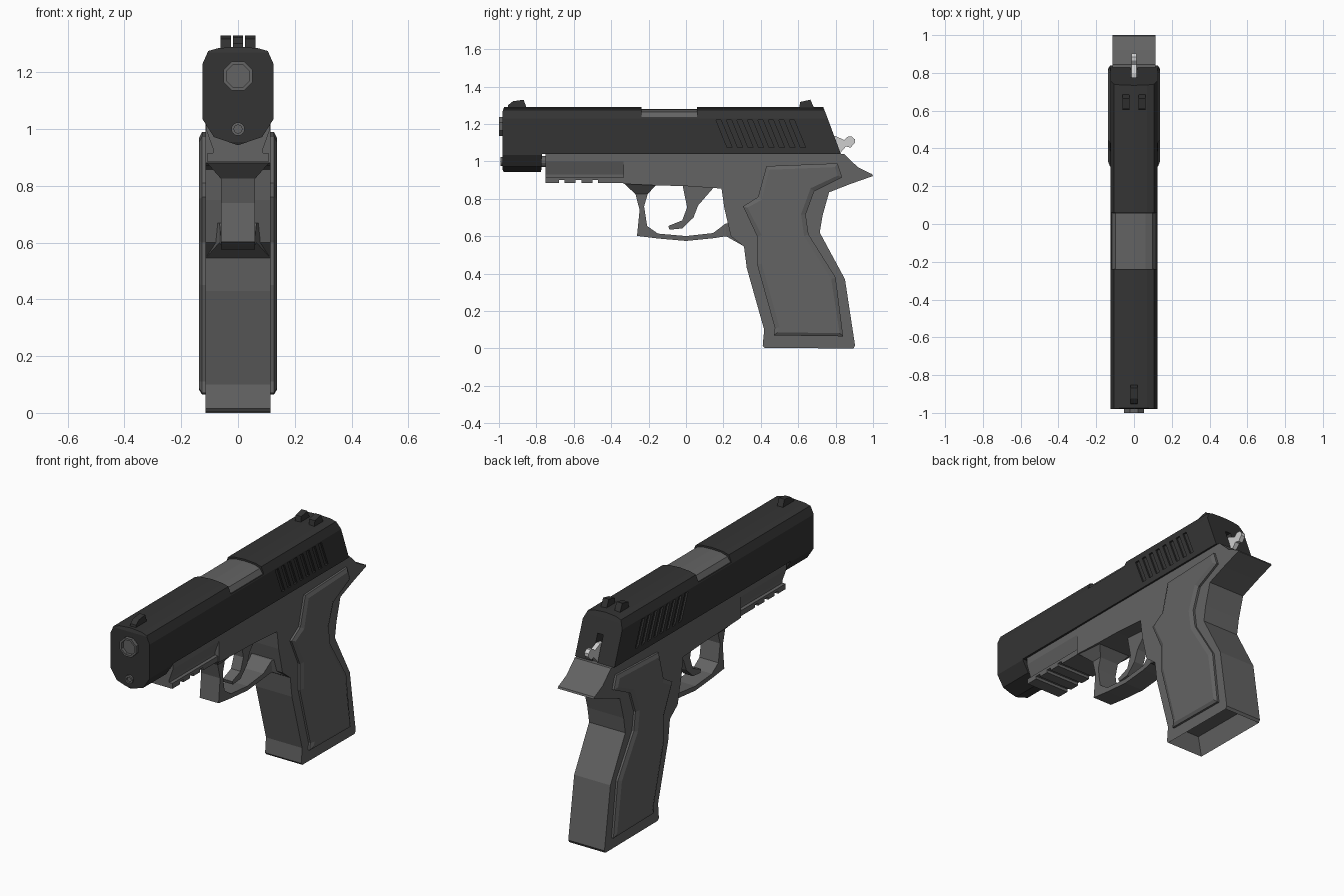
import bpy, bmesh, math
from mathutils import Matrix, Vector

if "Cube" in bpy.data.objects:
    bpy.data.objects.remove(bpy.data.objects["Cube"])


def material(name, v):
    m = bpy.data.materials.new(name)
    m.diffuse_color = (v, v, v, 1)
    m.use_nodes = True
    m.node_tree.nodes["Principled BSDF"].inputs["Base Color"].default_value = m.diffuse_color
    return m


BLACK = material("black steel", 0.034)
GREY = material("grey polymer", 0.125)
SILVER = material("silver steel", 0.62)


def finish(name, bm, mat):
    bmesh.ops.recalc_face_normals(bm, faces=bm.faces)
    me = bpy.data.meshes.new(name)
    bm.to_mesh(me)
    bm.free()
    ob = bpy.data.objects.new(name, me)
    bpy.context.collection.objects.link(ob)
    if mat:
        me.materials.append(mat)
    return ob


def loft(bm, rings):
    """Skin equal-length closed rings and cap both ends."""
    vs = [[bm.verts.new(p) for p in r] for r in rings]
    n = len(vs[0])
    for a, b in zip(vs, vs[1:]):
        for i in range(n):
            j = (i + 1) % n
            bm.faces.new((a[i], a[j], b[j], b[i]))
    return bm.faces.new(vs[0]), bm.faces.new(vs[-1])


def side_prism(bm, poly, x0, x1):
    return loft(bm, [[(x, y, z) for y, z in poly] for x in (x0, x1)])


def plate(name, poly, hw, mat, cx=0.0):
    bm = bmesh.new()
    side_prism(bm, poly, cx - hw, cx + hw)
    return finish(name, bm, mat)


def bar(name, half, y0, y1, mat):
    """Symmetric x-z section swept along y; half lists x >= 0 from top to bottom."""
    sec = half + [(-x, z) for x, z in reversed(half) if x > 0]
    bm = bmesh.new()
    loft(bm, [[(x, y, z) for x, z in sec] for y in (y0, y1)])
    return finish(name, bm, mat)


def box(y0, y1, z0, z1):
    return [(y0, z0), (y1, z0), (y1, z1), (y0, z1)]


def boolean(ob, cutter, op):
    m = ob.modifiers.new(op.lower(), 'BOOLEAN')
    m.operation, m.solver, m.object = op, 'EXACT', cutter
    cutter.hide_render = True
    cutter.hide_viewport = True


# Slide: faceted section trimmed by its side silhouette
slide = bar("slide", [(0, 1.29), (0.07, 1.285), (0.105, 1.275), (0.125, 1.23),
                      (0.125, 1.035), (0.085, 0.972), (0, 0.943)], -1.2, 1.2, BLACK)
outline = plate("slide_outline_cutter", [
    (-0.98, 0.955), (-0.97, 0.93), (-0.775, 0.93), (-0.77, 1.04), (0.828, 1.04),
    (0.747, 1.258), (0.722, 1.32), (0.06, 1.32), (0.06, 1.237), (-0.238, 1.237),
    (-0.238, 1.32), (-0.962, 1.32), (-0.98, 1.27)], 0.3, None)
boolean(slide, outline, 'INTERSECT')

# Slanted grip grooves and hammer slot
bm = bmesh.new()
for s in (-1, 1):
    for i in range(8):
        y = 0.22 + i * 0.056
        side_prism(bm, [(y, 1.075), (y + 0.027, 1.075), (y - 0.033, 1.222), (y - 0.06, 1.222)],
                   s * 0.115, s * 0.16)
side_prism(bm, box(0.70, 0.95, 1.0, 1.18), -0.018, 0.018)
boolean(slide, finish("slide_groove_cutter", bm, None), 'DIFFERENCE')

# Chamber block showing in the ejection port
bar("chamber_block", [(0, 1.28), (0.06, 1.277), (0.098, 1.265), (0.117, 1.236), (0.117, 1.22)],
    -0.237, 0.059, GREY)


def tube(name, z, r, bore, y0, y1, depth, mat, n):
    """Cylinder along y with a blind bore in its front end."""
    prof = [(r, y1), (r, y0), (bore, y0), (bore, y0 + depth)]
    bm = bmesh.new()
    loft(bm, [[(rr * math.cos(2 * math.pi * (k + .5) / n), y,
                z + rr * math.sin(2 * math.pi * (k + .5) / n)) for k in range(n)]
              for rr, y in prof])
    return finish(name, bm, mat)


tube("barrel_muzzle", 1.187, 0.056, 0.044, -1.0, -0.9, 0.018, GREY, 8)
tube("guide_rod_tip", 1.0, 0.024, 0.014, -0.992, -0.9, 0.008, GREY, 12)
tube("guide_rod", 1.0, 0.03, 0.015, -0.79, -0.70, 0.01, GREY, 12)

# Sights
plate("front_sight", [(-0.955, 1.28), (-0.95, 1.302), (-0.925, 1.322), (-0.868, 1.33),
                      (-0.85, 1.28)], 0.018, BLACK)
for side, s in (("left", -1), ("right", 1)):
    plate("rear_sight_" + side, [(0.605, 1.28), (0.61, 1.318), (0.665, 1.33), (0.688, 1.28)],
          0.018, BLACK, s * 0.043)

# Hammer
plate("hammer", [(0.76, 1.02), (0.82, 1.04), (0.855, 1.08), (0.88, 1.074), (0.903, 1.10),
                 (0.903, 1.118), (0.885, 1.134), (0.865, 1.132), (0.845, 1.115),
                 (0.80, 1.135), (0.76, 1.13)], 0.013, SILVER)

# Frame and grip in one silhouette, with a hollow magazine well
bm = bmesh.new()
side_prism(bm, [
    (-0.335, 1.04), (-0.335, 0.88), (-0.165, 0.872), (0.0, 0.868), (0.19, 0.855),
    (0.205, 0.75), (0.24, 0.60), (0.31, 0.545), (0.325, 0.43), (0.418, 0.10), (0.41, 0.015),
    (0.42, 0.003), (0.895, 0.0), (0.904, 0.015), (0.85, 0.37), (0.715, 0.62), (0.73, 0.71),
    (0.765, 0.835), (0.88, 0.88), (1.0, 0.922), (0.995, 0.932), (0.92, 0.968), (0.845, 1.04)],
    -0.115, 0.115)
bmesh.ops.recalc_face_normals(bm, faces=bm.faces)
bottom = min(bm.faces, key=lambda f: f.calc_center_median().z)
bmesh.ops.inset_region(bm, faces=[bottom], thickness=0.036)
bmesh.ops.translate(bm, verts=bottom.verts[:], vec=(0, -0.02, 0.11))
finish("frame_and_grip", bm, GREY)

# Dust cover with accessory rail
bar("dust_cover", [(0.113, 1.04), (0.113, 1.0), (0.088, 0.93), (0.088, 0.90)], -0.75, -0.33, GREY)
plate("rail", box(-0.75, -0.33, 0.90, 0.915), 0.108, GREY)
for i, (a, b) in enumerate([(-0.75, -0.68), (-0.65, -0.59), (-0.56, -0.50), (-0.47, -0.33)]):
    plate("rail_tooth_%d" % (i + 1), box(a, b, 0.884, 0.902), 0.108, GREY)

# Trigger guard: outer point, inner point, half width at each station
guard = [((-0.335, 0.885), (-0.15, 0.885), 0.113), ((-0.27, 0.825), (-0.205, 0.825), 0.06),
         ((-0.248, 0.74), (-0.224, 0.76), 0.06), ((-0.262, 0.602), (-0.208, 0.655), 0.06),
         ((-0.15, 0.588), (-0.15, 0.614), 0.06), ((0.0, 0.575), (0.0, 0.601), 0.06),
         ((0.15, 0.59), (0.145, 0.617), 0.06), ((0.215, 0.60), (0.212, 0.668), 0.065),
         ((0.31, 0.546), (0.30, 0.68), 0.114)]
bm = bmesh.new()
loft(bm, [[(-w, *o), (w, *o), (w, *i), (-w, *i)] for o, i, w in guard])
finish("trigger_guard", bm, GREY)

# Trigger
plate("trigger", [(-0.02, 0.88), (0.006, 0.755), (-0.02, 0.685), (-0.095, 0.655),
                  (-0.088, 0.635), (-0.02, 0.642), (0.04, 0.70), (0.065, 0.765),
                  (0.165, 0.88)], 0.03, GREY)

# Raised grip panels with bevelled borders
panel = [(0.43, 0.975), (0.81, 0.99), (0.835, 0.915), (0.685, 0.84), (0.64, 0.715),
         (0.655, 0.61), (0.80, 0.38), (0.84, 0.065), (0.47, 0.07), (0.475, 0.11),
         (0.38, 0.45), (0.38, 0.60), (0.305, 0.76), (0.385, 0.81)]
for side, s in (("left", -1), ("right", 1)):
    bm = bmesh.new()
    _, cap = side_prism(bm, panel, s * 0.10, s * 0.127)
    bmesh.ops.recalc_face_normals(bm, faces=bm.faces)
    bmesh.ops.inset_region(bm, faces=[cap], thickness=0.025, depth=0.0)
    bmesh.ops.translate(bm, verts=cap.verts[:], vec=(s * 0.01, 0, 0))
    finish("grip_panel_" + side, bm, GREY)
